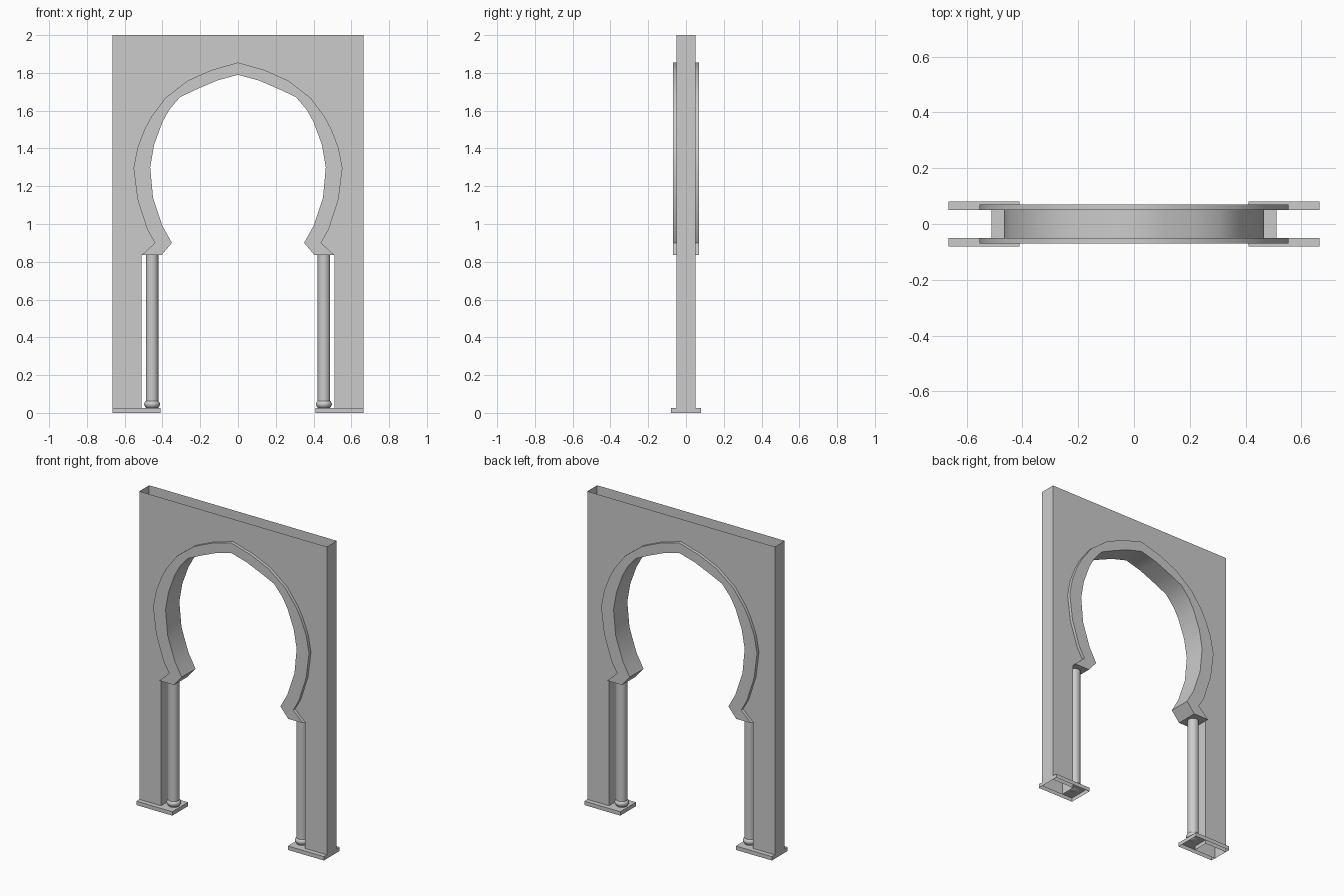
import bpy, bmesh, math
from mathutils import Matrix

if "Cube" in bpy.data.objects:
    bpy.data.objects.remove(bpy.data.objects["Cube"])

W, T, B = 0.665, 0.05, 0.07     # half width, wall half depth, arch band half depth
JAMB, SPRING = 0.51, 0.835

# Right half of the arch, apex to springing: (inner x, z, outer x, z)
ARCH = [(0, 1.79, 0, 1.855), (.11, 1.76, .14, 1.815), (.217, 1.714, .265, 1.76),
        (.307, 1.672, .385, 1.667), (.365, 1.603, .46, 1.566), (.40, 1.54, .495, 1.50),
        (.444, 1.42, .532, 1.405), (.465, 1.30, .553, 1.295), (.45, 1.14, .532, 1.13),
        (.40, .99, .48, .97), (.35, .90, .44, .90), (.405, SPRING, JAMB, SPRING)]


def finish(name, bm, angle=30):
    bmesh.ops.recalc_face_normals(bm, faces=bm.faces[:])
    me = bpy.data.meshes.new(name)
    bm.to_mesh(me)
    bm.free()
    ob = bpy.data.objects.new(name, me)
    bpy.context.collection.objects.link(ob)
    bpy.ops.object.select_all(action='DESELECT')
    ob.select_set(True)
    bpy.context.view_layer.objects.active = ob
    bpy.ops.object.shade_smooth_by_angle(angle=math.radians(angle))
    mod = ob.modifiers.new("mirror", 'MIRROR')
    mod.use_clip = True
    return ob


# Hollow wall, open at top and bottom
bm = bmesh.new()
outline = [(a[2], a[3]) for a in ARCH] + [(JAMB, 0), (W, 0), (W, 2), (0, 2)]
front = [bm.verts.new((x, -T, z)) for x, z in outline]
back = [bm.verts.new((x, T, z)) for x, z in outline]
bm.faces.new(front)
bm.faces.new(back)
n = len(ARCH)
for i in (n - 1, n + 1):        # jamb face and outer side face
    bm.faces.new((front[i], front[i + 1], back[i + 1], back[i]))
finish("wall", bm)

# Raised arch band with soffit
bm = bmesh.new()
rows = []
for ix, iz, ox, oz in ARCH:
    section = [(ox, -T, oz), (ox, -B, oz), (ix, -B, iz), (ix, B, iz), (ox, B, oz), (ox, T, oz)]
    rows.append([bm.verts.new(p) for p in section])
for r, s in zip(rows, rows[1:]):
    for i in range(5):
        bm.faces.new((r[i], r[i + 1], s[i + 1], s[i]))
bm.faces.new(rows[-1])          # underside above the column
finish("arch_band", bm)

# Column shaft with rounded foot
bm = bmesh.new()
bmesh.ops.create_cone(bm, cap_ends=False, segments=24, radius1=.033, radius2=.033,
                      depth=SPRING - .025,
                      matrix=Matrix.Translation((.455, 0, (SPRING + .025) / 2)))
finish("column", bm)
bm = bmesh.new()
bmesh.ops.create_uvsphere(bm, u_segments=24, v_segments=12, radius=.042,
                          matrix=Matrix.Translation((.455, 0, .046)) @ Matrix.Diagonal((1, 1, .65, 1)))
finish("column_foot", bm)

# Base plate, open below and where the hollow pier stands
bm = bmesh.new()
x0, h, d = .41, .025, .08
loop = [(x0, -d), (W, -d), (W, -T), (JAMB, -T), (JAMB, T), (W, T), (W, d), (x0, d)]
top = [bm.verts.new((x, y, h)) for x, y in loop]
low = [bm.verts.new((x, y, 0)) for x, y in loop]
bm.faces.new(top)
for i in (0, 1, 5, 6, 7):
    j = (i + 1) % 8
    bm.faces.new((top[i], top[j], low[j], low[i]))
finish("base_plate", bm)
